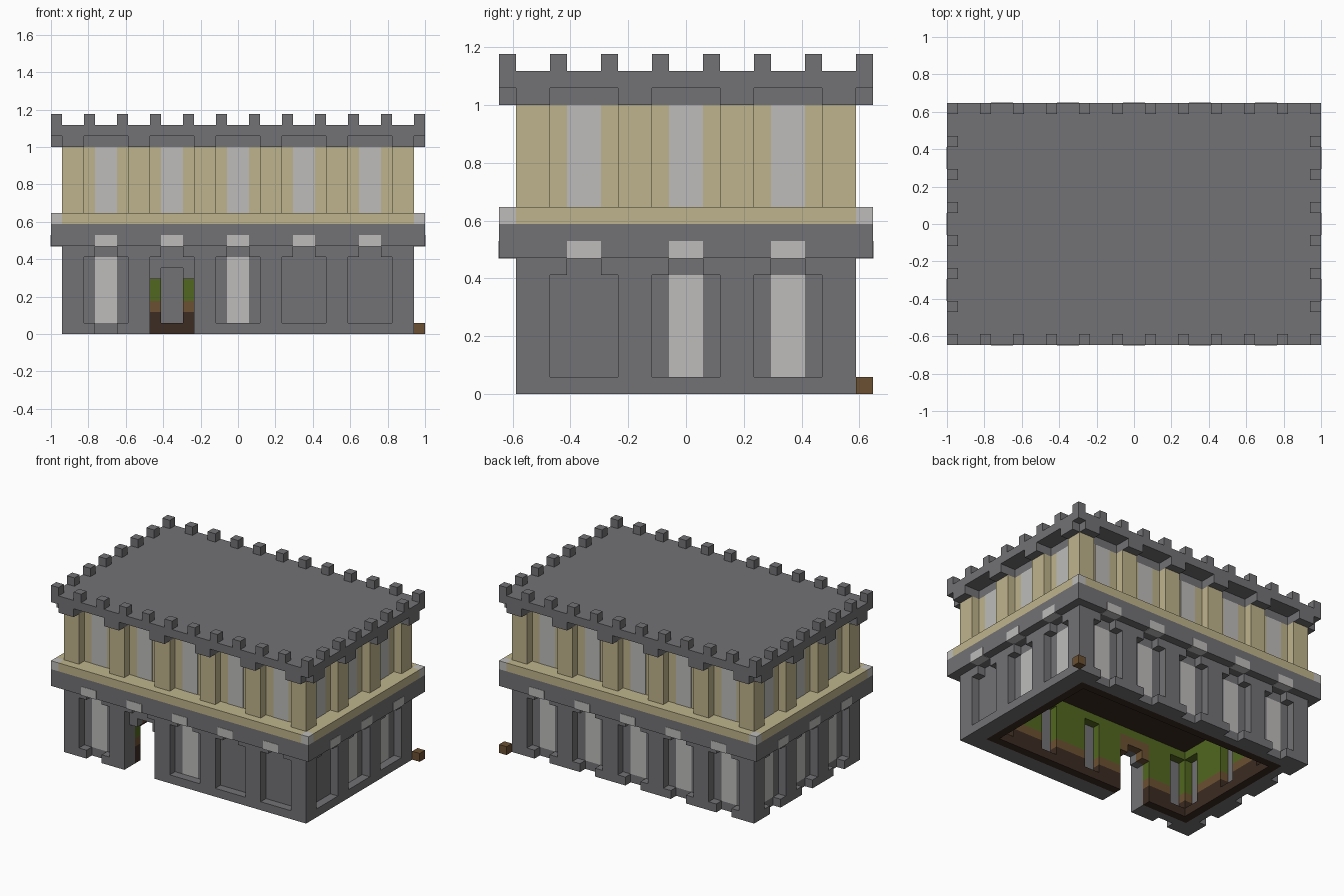
import bpy
import bmesh
from mathutils import Matrix, Vector

if "Cube" in bpy.data.objects:
    bpy.data.objects.remove(bpy.data.objects["Cube"], do_unlink=True)

# Block grid: 34 long, 22 deep, 20 high
NX, NY = 34, 22
UNIT = 2 / NX
THIN = 0.04

COLOURS = {
    "dark_stone": (0.17, 0.165, 0.175),
    "pale_stone": (0.51, 0.505, 0.495),
    "sandstone": (0.515, 0.456, 0.262),
    "moss_green": (0.085, 0.135, 0.015),
    "wood_brown": (0.147, 0.082, 0.032),
    "dark_wood": (0.045, 0.025, 0.016),
}
materials = {}
for name, rgb in COLOURS.items():
    mat = bpy.data.materials.new(name)
    mat.use_nodes = True
    mat.diffuse_color = (*rgb, 1)
    mat.node_tree.nodes["Principled BSDF"].inputs["Base Color"].default_value = (*rgb, 1)
    materials[name] = mat

parts = {}


def box(part, colour, x, y, z):
    """Add a block, given as grid ranges, to a named part."""
    bm = parts.setdefault((part, colour), bmesh.new())
    lo = Vector((min(x) - NX / 2, min(y) - NY / 2, z[0])) * UNIT
    hi = Vector((max(x) - NX / 2, max(y) - NY / 2, z[1])) * UNIT
    matrix = Matrix.Translation((lo + hi) / 2) @ Matrix.Diagonal((*(hi - lo), 1))
    bmesh.ops.create_cube(bm, size=1, matrix=matrix)


def side_box(side, part, colour, u, d, z):
    """Block on one facade: u runs along it, d goes inward from the outside."""
    if side == "front":
        box(part, colour, u, d, z)
    elif side == "back":
        box(part, colour, u, [NY - v for v in d], z)
    elif side == "left":
        box(part, colour, [NX - v for v in d], u, z)
    else:
        box(part, colour, d, u, z)


def wall_layer(side, part, u, d, bands, openings):
    """Wall one block thick in horizontal colour bands, with openings left out."""
    def column(u0, u1, z0, z1):
        for b0, b1, colour, suffix in bands:
            low, high = max(b0, z0), min(b1, z1)
            if u1 > u0 and high > low:
                side_box(side, part + suffix, colour, (u0, u1), d, (low, high))

    bottom, top = bands[0][0], bands[-1][1]
    at = u[0]
    for u0, u1, z0, z1 in sorted(openings):
        column(at, u0, bottom, top)
        column(u0, u1, bottom, z0)
        column(u0, u1, z1, top)
        at = u1
    column(at, u[1], bottom, top)


STONE = [(0, 8, "dark_stone", "")]
LINING = [(0, 2, "dark_wood", "_base"), (2, 3, "wood_brown", "_rail"),
          (3, 8, "moss_green", "_upper")]
PILASTER = [(11, 17, "sandstone", "")]

# "left" is the +x facade, "right_end" the -x facade
for side in ("front", "back", "left", "right_end"):
    long_side = side in ("front", "back")
    length = NX if long_side else NY
    inset = 0 if long_side else 1
    bays = range(3, length - 4, 6)
    outer, backing, lining, upper = [], [], [], []
    for b in bays:
        door = side == "front" and b == 9
        # Bays that keep a full sill, and those whose pane is plain stone
        sill = side == "left" or (side == "front" and b > 9)
        blind = (side == "front" and b > 15) or (side == "left" and b == 3)
        side_z = 0 if door else 1
        mid_z = 1 if sill and not door else 0
        outer += [(b, b + 1, side_z, 7), (b + 1, b + 3, mid_z, 8), (b + 3, b + 4, side_z, 7)]
        upper.append((b, b + 4, 11, 17))
        if door:
            backing += [(b, b + 1, 0, 5), (b + 1, b + 3, 0, 6), (b + 3, b + 4, 0, 5)]
            lining.append((b, b + 4, 0, 7))
            for u, z in (((b, b + 1), (5, 7)), ((b + 1, b + 3), (6, 7)), ((b + 3, b + 4), (5, 7))):
                side_box(side, "door_lintel", "wood_brown", u, (3, 4), z)
        else:
            backing.append((b + 1, b + 3, 1, 7))
            lining.append((b + 1, b + 3, 1, 7))
            # Pane: coloured outer skin over a stone core
            side_box(side, "window_cores", "dark_stone", (b + 1, b + 3), (2 + THIN, 3), (1, 7))
            side_box(side, "window_skins", "dark_stone" if blind else "pale_stone",
                     (b + 1, b + 3), (2, 2 + THIN), (1, 7))
        # Keystone in the floor band and upper window
        side_box(side, "keystones", "pale_stone", (b + 1, b + 3), (-THIN, 1), (8 - THIN, 9))
        side_box(side, "upper_windows", "pale_stone", (b + 1, b + 3), (2 - THIN, 2), (11, 17))

    wall_layer(side, "lower_wall", (1 + inset, length - 1 - inset), (1, 2), STONE, outer)
    wall_layer(side, "wall_backing", (2 + inset, length - 2 - inset), (2, 3), STONE, backing)
    wall_layer(side, "wall_lining", (3 + inset, length - 3 - inset), (3, 4), LINING, lining)
    wall_layer(side, "pilasters", (1 + inset, length - 1 - inset), (1, 2), PILASTER, upper)

    # Brackets above the pilasters
    for u in range(1, length, 6):
        side_box(side, "roof_brackets", "dark_stone", (u, u + 2), (0, 2), (17, 18))
    # Battlements, with corners made by the long sides only
    for u in range(3 * inset, length - 3 * inset, 3):
        side_box(side, "battlements", "dark_stone", (u, u + 1), (0, 1), (19, 20))

# Floor band, ceiling and ledge
box("floor_band", "dark_stone", (0, NX), (0, NY), (8, 10))
box("ceiling", "dark_wood", (4, NX - 4), (4, NY - 4), (8 - THIN, 8))
box("ledge", "sandstone", (1, NX - 1), (0, NY), (10, 11))
for x in (0, NX - 1):
    box("ledge", "sandstone", (x, x + 1), (1, NY - 1), (10, 11))
    for y in (0, NY - 1):
        box("ledge_corners", "pale_stone", (x, x + 1), (y, y + 1), (10, 11))

# Upper storey and roof
box("upper_storey", "sandstone", (2, NX - 2), (2, NY - 2), (11, 17))
box("roof_frieze", "dark_stone", (2, NX - 2), (2, NY - 2), (17, 18))
box("roof_slab", "dark_stone", (0, NX), (0, NY), (18, 19))

# Loose block by the back corner
box("loose_block", "wood_brown", (NX - 1, NX), (NY - 1, NY), (0, 1))

for (part, colour), bm in parts.items():
    mesh = bpy.data.meshes.new(part)
    bm.to_mesh(mesh)
    bm.free()
    mesh.materials.append(materials[colour])
    bpy.context.scene.collection.objects.link(bpy.data.objects.new(part, mesh))
